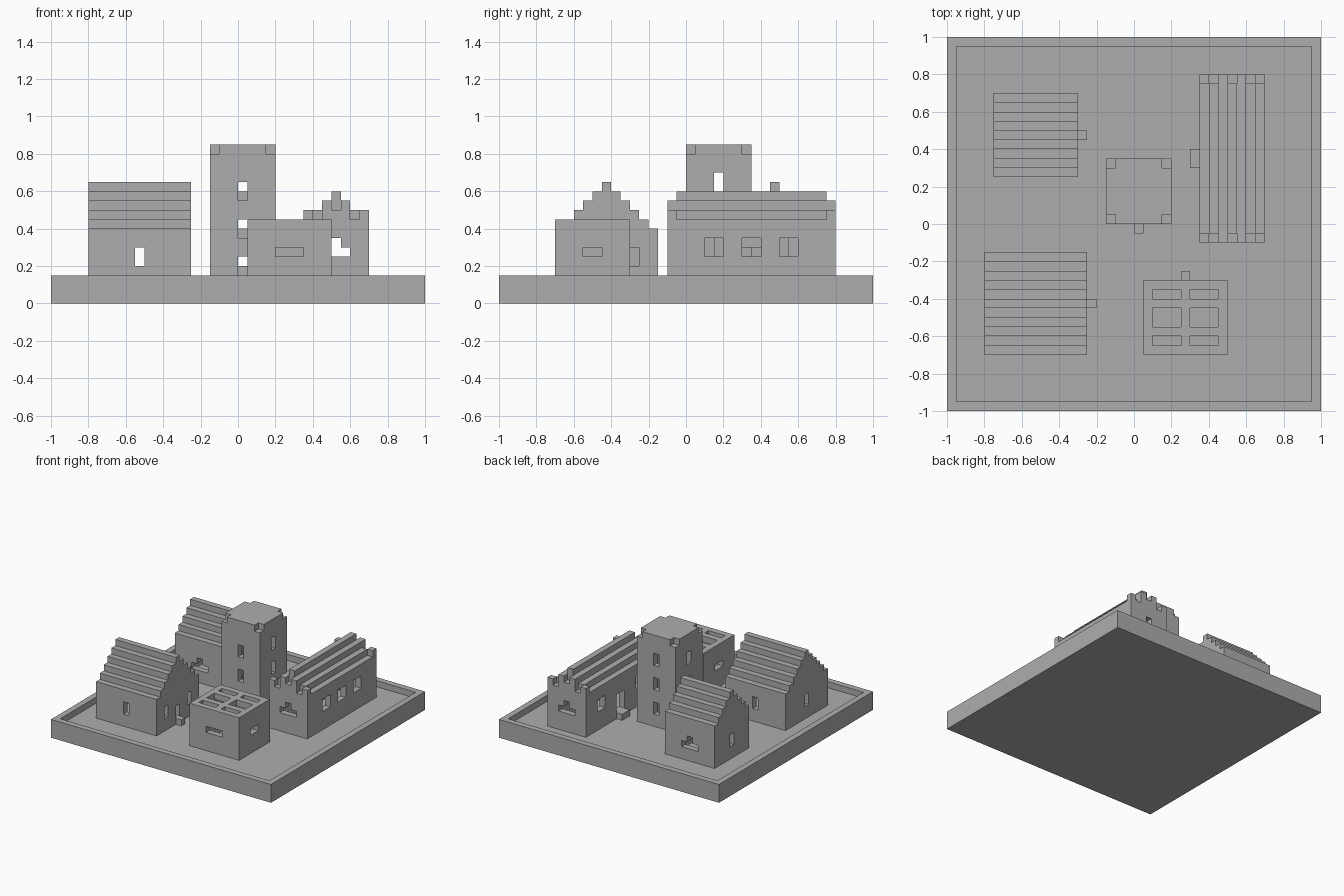
import bpy
import bmesh
from mathutils import Vector

CELL = 0.05  # every part sits on a grid of cubes this size

cube = bpy.data.objects.get("Cube")
if cube:
    bpy.data.objects.remove(cube, do_unlink=True)

stone = bpy.data.materials.new("grey_stone")
stone.use_nodes = True
stone.diffuse_color = (0.42, 0.42, 0.42, 1)
stone.node_tree.nodes["Principled BSDF"].inputs["Base Color"].default_value = stone.diffuse_color


def box(x0, x1, y0, y1, z0, z1):
    """Set of grid cells filling a block."""
    return {(x, y, z) for x in range(x0, x1) for y in range(y0, y1) for z in range(z0, z1)}


def swap(cells):
    return {(y, x, z) for x, y, z in cells}


def build(name, cells):
    """Skin a set of cells with outward faces and merge the flat areas."""
    bm = bmesh.new()
    verts = {}

    def vert(p):
        key = tuple(round(c) for c in p)
        if key not in verts:
            verts[key] = bm.verts.new(Vector(key) * CELL)
        return verts[key]

    axes = [Vector(a) for a in ((1, 0, 0), (0, 1, 0), (0, 0, 1))]
    for cell in sorted(cells):
        for i in range(3):
            u, v = axes[(i + 1) % 3], axes[(i + 2) % 3]
            for side in (0, 1):
                step = axes[i] * (1 if side else -1)
                if tuple(round(c) for c in Vector(cell) + step) in cells:
                    continue
                p = Vector(cell) + axes[i] * side
                loop = [p, p + u, p + u + v, p + v]
                bm.faces.new([vert(q) for q in (loop if side else reversed(loop))])
    bmesh.ops.dissolve_limit(bm, angle_limit=0.01, verts=bm.verts[:], edges=bm.edges[:])
    mesh = bpy.data.meshes.new(name)
    bm.to_mesh(mesh)
    bm.free()
    mesh.materials.append(stone)
    obj = bpy.data.objects.new(name, mesh)
    bpy.context.scene.collection.objects.link(obj)


def shell(x0, x1, y0, y1, z0, z1):
    """Four walls without floor or ceiling."""
    return box(x0, x1, y0, y1, z0, z1) - box(x0 + 1, x1 - 1, y0 + 1, y1 - 1, z0, z1)


def stepped_roof(x0, x1, y0, y1, eave):
    """Hollow stepped roof with its ridge along x and closed ends."""
    roof, z = set(), eave
    while y1 - y0 > 2:
        y0, y1 = y0 + 1, y1 - 1
        roof |= shell(x0, x1, y0, y1, z, z + 1)
        z += 1
    return roof


# Courtyard slab with a raised rim
build("courtyard_base", box(-20, 20, -20, 20, 0, 3) - box(-19, 19, -19, 19, 2, 3))


def house(name, x0, x1, y0, y1, eave, broad_windows):
    """Gabled house with its door on the +x end."""
    cells = shell(x0, x1, y0, y1, 2, eave) | stepped_roof(x0, x1, y0, y1, eave)
    xm, ym = (x0 + x1) // 2, (y0 + y1) // 2
    # Windows in the long walls
    for y in (y0, y1 - 1):
        cells -= box(xm, xm + 1, y, y + 1, 4, 6)
        if broad_windows:
            cells -= box(xm - 1, xm + 2, y, y + 1, 4, 5)
    # Rear end window, door end windows and door
    cells -= box(x0, x0 + 1, ym, ym + 1, 4, 6)
    reach = (y1 - y0) // 4 + 1
    for y in (ym - reach, ym + reach):
        cells -= box(x1 - 1, x1, y, y + 1, 4, 6)
    cells -= box(x1 - 1, x1, ym, ym + 1, 3, 5)
    build(name, cells)
    build(name + "_doorstep", box(x1, x1 + 1, ym, ym + 1, 2, 3))


house("front_house", -16, -5, -14, -3, 8, False)
house("back_house", -15, -6, 5, 14, 9, True)

# Long hall: stepped roof between two notched end walls
hall = shell(7, 14, -2, 16, 2, 9)
hall |= swap(stepped_roof(-1, 15, 7, 14, 9))
hall |= box(9, 12, -1, 15, 10, 11)
for y in (-2, 15):
    hall |= box(9, 12, y, y + 1, 9, 10)
    for x, top in ((7, 10), (9, 11), (11, 11), (13, 10)):
        hall |= box(x, x + 1, y, y + 1, 9, top)
    hall -= box(9, 12, y, y + 1, 5, 6) | box(10, 11, y, y + 1, 6, 7)
for y in (2, 6, 10):
    hall -= box(13, 14, y, y + 2, 5, 7)
for y in (1, 11):
    hall -= box(7, 8, y, y + 2, 5, 7)
hall -= box(7, 8, 6, 8, 3, 6)
build("long_hall", hall)
build("long_hall_doorstep", box(6, 7, 6, 8, 2, 3))

# Flat-roofed building with skylights
workshop = shell(1, 10, -14, -6, 2, 9) | box(1, 10, -14, -6, 8, 9)
for x in (2, 6):
    for y0, y1 in ((-8, -7), (-11, -9), (-13, -12)):
        workshop -= box(x, x + 3, y0, y1, 8, 9)
workshop -= box(4, 7, -14, -13, 5, 6)
for x in (1, 9):
    workshop -= box(x, x + 1, -11, -9, 5, 6)
workshop -= box(5, 6, -7, -6, 3, 5)
build("flat_roof_building", workshop)
build("flat_roof_building_doorstep", box(5, 6, -6, -5, 2, 3))

# Tower with notched top corners
tower = shell(-3, 4, 0, 7, 2, 17) | box(-3, 4, 0, 7, 16, 17)
for x in (-3, 3):
    for y in (0, 6):
        tower -= box(x, x + 1, y, y + 1, 16, 17)
for z in (4, 8, 12):
    tower -= box(0, 1, 0, 1, z - 1, z + 1)
    tower -= box(0, 1, 6, 7, z, z + 2)
    for x in (-3, 3):
        tower -= box(x, x + 1, 3, 4, z, z + 2)
build("tower", tower)
build("tower_doorstep", box(0, 1, -1, 0, 2, 3))
